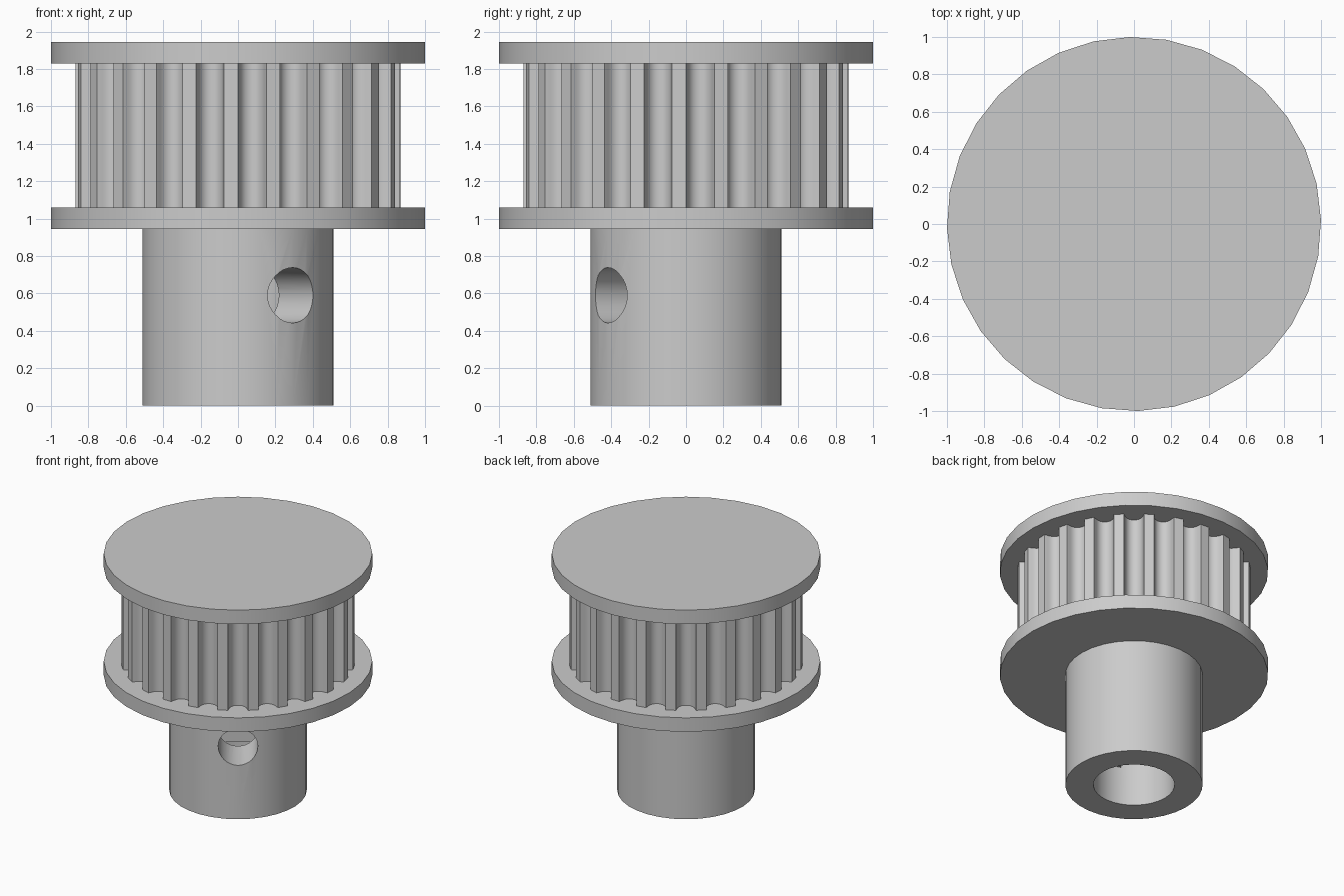
import bpy
import bmesh
import math
from mathutils import Matrix, Vector

cube = bpy.data.objects.get("Cube")
if cube:
    bpy.data.objects.remove(cube, do_unlink=True)

TURN = math.radians(-55)      # heading of the set screw
TEETH = 24
SIDES = 32

grey = bpy.data.materials.new("plain_grey")
grey.use_nodes = True
grey.diffuse_color = (0.6, 0.6, 0.6, 1)
grey.node_tree.nodes["Principled BSDF"].inputs["Base Color"].default_value = (0.6, 0.6, 0.6, 1)


def circle(radius, sides=SIDES):
    step = 2 * math.pi / sides
    return [(radius * math.cos(i * step), radius * math.sin(i * step)) for i in range(sides)]


def prism(name, outline, low, high, matrix=Matrix.Identity(4)):
    """Extrude a flat outline from low to high, then turn it to the screw heading."""
    bm = bmesh.new()
    base = bm.faces.new([bm.verts.new((x, y, low)) for x, y in outline])
    top = bmesh.ops.extrude_face_region(bm, geom=[base])["geom"]
    verts = [v for v in top if isinstance(v, bmesh.types.BMVert)]
    bmesh.ops.translate(bm, vec=(0, 0, high - low), verts=verts)
    bmesh.ops.recalc_face_normals(bm, faces=bm.faces)
    bm.transform(Matrix.Rotation(TURN, 4, "Z") @ matrix)
    mesh = bpy.data.meshes.new(name)
    bm.to_mesh(mesh)
    bm.free()
    obj = bpy.data.objects.new(name, mesh)
    mesh.materials.append(grey)
    bpy.context.collection.objects.link(obj)
    return obj


def activate(obj):
    bpy.ops.object.select_all(action="DESELECT")
    obj.select_set(True)
    bpy.context.view_layer.objects.active = obj


def cut(target, cutter):
    mod = target.modifiers.new("cut", "BOOLEAN")
    mod.operation = "DIFFERENCE"
    mod.solver = "EXACT"
    mod.object = cutter
    cutter.hide_render = True
    activate(target)
    bpy.ops.object.modifier_apply(modifier=mod.name)
    bpy.data.objects.remove(cutter, do_unlink=True)


# Toothed belt drum: one rounded groove profile (half width, depth) repeated around
half = [(0.076, 0), (0.071, 0.015), (0.067, 0.03), (0.062, 0.045), (0.052, 0.064), (0.03, 0.083)]
groove = [(-w, d) for w, d in half] + [(0, 0.09)] + [(w, d) for w, d in reversed(half)]
outline = []
for i in range(TEETH):
    turn = Matrix.Rotation(2 * math.pi * i / TEETH, 2)
    for w, d in groove:
        rim = math.sqrt(0.87 ** 2 - 0.076 ** 2)
        outline.append(tuple(turn @ Vector((rim - d, w))))
drum = prism("toothed_drum", outline, 1.05, 1.84)

# Belt flanges
lower_flange = prism("lower_flange", circle(1), 0.945, 1.06)
upper_flange = prism("upper_flange", circle(1), 1.83, 1.945)

# Hub with a round mouth, a two-flat shaft socket and a set screw hole
hub = prism("hub", circle(0.512), 0, 0.95)
cut(hub, prism("bore_cutter", circle(0.303), -0.1, 0.315))
socket = [(max(-0.17, min(0.17, x)), y) for x, y in circle(0.303, 2 * SIDES)]
cut(hub, prism("socket_cutter", socket, 0.25, 0.93))
sideways = Matrix.Translation((0, 0, 0.59)) @ Matrix.Rotation(math.pi / 2, 4, "Y")
cut(hub, prism("screw_cutter", circle(0.148), 0, 0.8, sideways))

for part in (drum, lower_flange, upper_flange, hub):
    activate(part)
    bpy.ops.object.shade_smooth_by_angle(angle=math.radians(30))
